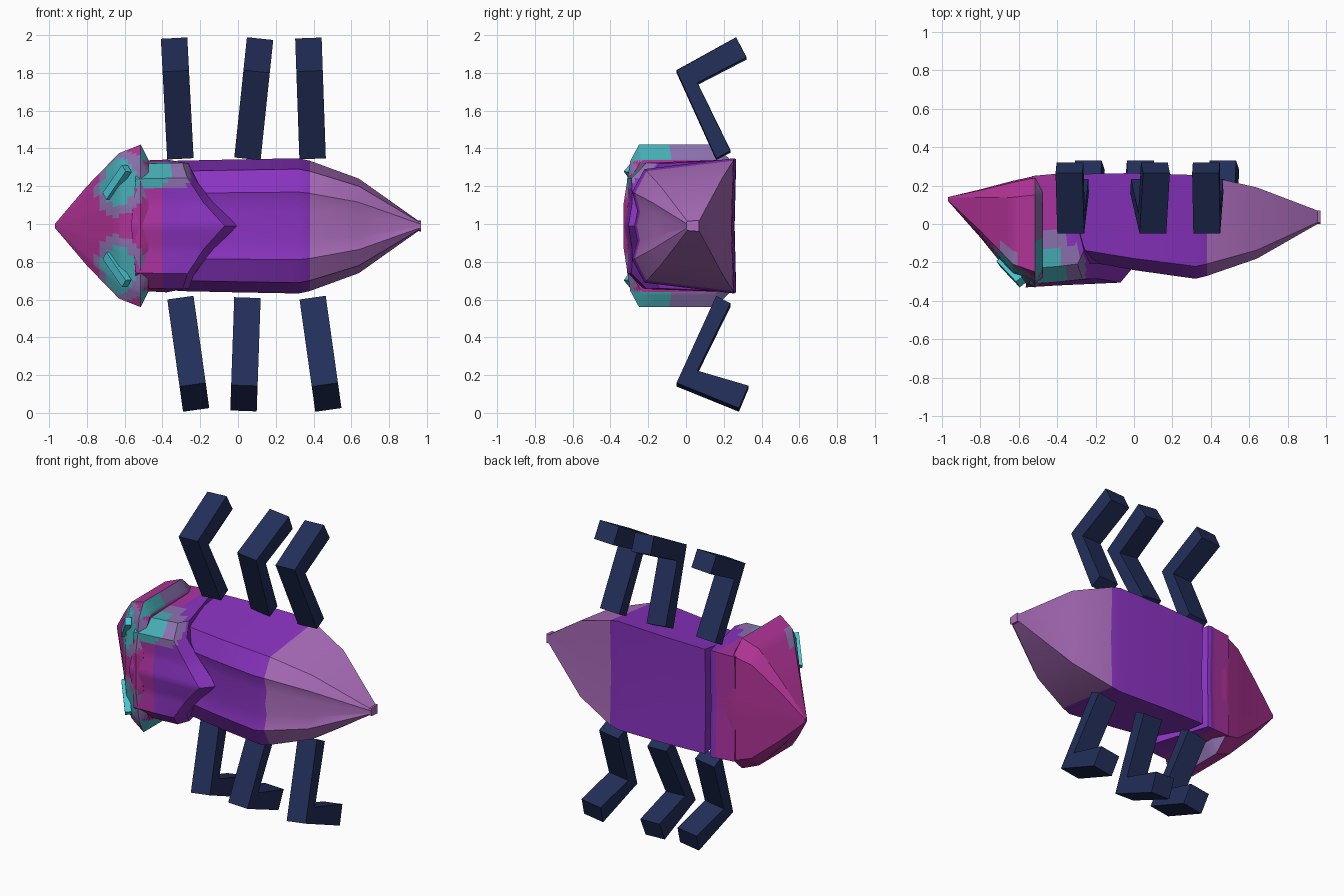
import bpy, bmesh, math
from mathutils import Vector, Matrix
from mathutils.bvhtree import BVHTree

cube = bpy.data.objects.get("Cube")
if cube:
    bpy.data.objects.remove(cube, do_unlink=True)

MID = 0.99  # height of the body's symmetry plane


def material(name, rgb):
    col = tuple((c / 255) ** 2.2 for c in rgb) + (1.0,)
    m = bpy.data.materials.new(name)
    m.use_nodes = True
    m.diffuse_color = col
    bsdf = next(n for n in m.node_tree.nodes if n.type == 'BSDF_PRINCIPLED')
    bsdf.inputs["Base Color"].default_value = col
    bsdf.inputs["Roughness"].default_value = 0.8
    return m


purple = material("purple shell", (136, 54, 190))
lavender = material("lavender tail", (172, 110, 188))
magenta = material("magenta neck", (170, 54, 160))
pink = material("pink head", (175, 54, 148))
teal = material("teal marking", (72, 170, 178))
mauve = material("mauve marking", (138, 112, 172))
cyan = material("cyan eye", (76, 195, 212))
navy = material("navy leg", (39, 50, 90))


def finish(name, bm, mats, rule=None, angle=32):
    """Turn a bmesh into an object, colouring faces by a rule on their centre."""
    bmesh.ops.recalc_face_normals(bm, faces=bm.faces)
    if rule:
        for f in bm.faces:
            f.material_index = rule(f.calc_center_median())
    me = bpy.data.meshes.new(name)
    bm.to_mesh(me)
    bm.free()
    for m in mats:
        me.materials.append(m)
    ob = bpy.data.objects.new(name, me)
    bpy.context.collection.objects.link(ob)
    bpy.ops.object.select_all(action='DESELECT')
    ob.select_set(True)
    bpy.context.view_layer.objects.active = ob
    bpy.ops.object.shade_smooth_by_angle(angle=math.radians(angle))
    return ob


def mirrored(half):
    """Half section from back centre to front centre, closed by its mirror."""
    return half + [(y, -z) for y, z in reversed(half[1:-1])]


def loft(section, stations, tilt=None):
    """Stations: x, front y, back y, half height, strength of the x tilt."""
    bm = bmesh.new()
    rings = []
    for x, y0, y1, h, k in stations:
        ring = []
        for i, (fy, fz) in enumerate(section):
            y = (y0 + y1) / 2 + fy * (y1 - y0) / 2
            ring.append(bm.verts.new((x + k * (tilt[i] if tilt else 0), y, MID + fz * h)))
        rings.append(ring)
    n = len(section)
    for a, b in zip(rings, rings[1:]):
        for i in range(n):
            j = (i + 1) % n
            bm.faces.new((a[i], a[j], b[j], b[i]))
    bm.faces.new(rings[0])
    bm.faces.new(rings[-1])
    return bm


def refine(bm, cuts):
    bmesh.ops.subdivide_edges(bm, edges=bm.edges[:], cuts=cuts, use_grid_fill=True)


# Abdomen with tapering tail
shell = mirrored([(0.96, 0), (1, 1), (-0.76, 0.84), (-1, 0.5), (-0.9, 0.22), (-0.96, 0)])
bm = loft(shell, [
    (-0.32, -0.18, 0.26, 0.345, 0),
    (0.0, -0.24, 0.265, 0.352, 0),
    (0.32, -0.285, 0.255, 0.358, 0),
    (0.38, -0.27, 0.25, 0.345, 0),
    (0.64, -0.18, 0.19, 0.25, 0),
    (0.955, 0.0, 0.07, 0.027, 0),
    (0.97, 0.0, 0.07, 0.03, 0),
])
finish("abdomen", bm, [purple, lavender], lambda c: int(c.x > 0.38))

# Thorax shield, its rear edge drawn out to a point over the abdomen
shield = mirrored([(0.97, 0), (1, 1), (-0.66, 0.95), (-0.94, 0.72), (-0.93, 0.35), (-1, 0)])
half_tilt = [0, 0.0, 0.1, 0.13, 0.23, 0.36]
tilt = half_tilt + half_tilt[-2:0:-1]
bm = loft(shield, [
    (-0.53, -0.33, 0.25, 0.345, -0.1),
    (-0.40, -0.32, 0.262, 0.35, 0.0),
    (-0.38, -0.305, 0.266, 0.352, 0.86),
    (-0.36, -0.22, 0.262, 0.348, 1.0),
], tilt)
refine(bm, 4)
shoulder = Vector((-0.47, -0.27, 1.3))


def thorax_colour(c):
    d = (c - shoulder).length
    if c.z > 1.18 and d < 0.23:
        return 2 if d < 0.13 else 3
    return 1 if c.x < -0.40 else 0


finish("thorax", bm, [purple, magenta, teal, mauve], thorax_colour)

# Head: a pointed wedge flaring to a collar
hood = mirrored([(1, 0), (0.97, 0.8), (0.66, 1), (-0.72, 1), (-0.88, 0.8), (-1, 0.28), (-1, 0)])
bm = loft(hood, [
    (-0.968, 0.12, 0.14, 0.012, 0),
    (-0.80, -0.07, 0.18, 0.21, 0),
    (-0.63, -0.28, 0.225, 0.385, 0),
    (-0.515, -0.33, 0.25, 0.43, 0),
    (-0.475, -0.31, 0.25, 0.35, 0),
])
refine(bm, 4)
bm.normal_update()
bmesh.ops.recalc_face_normals(bm, faces=bm.faces)
tree = BVHTree.FromBMesh(bm)

# Eye seats found on the front of the head
eyes = []
for side in (1, -1):
    hit, normal, _, _ = tree.ray_cast(Vector((-0.64, -2, MID + side * 0.23)), Vector((0, 1, 0)))
    eyes.append((side, hit, normal))


def head_colour(c):
    if c.x > -0.512 and abs(c.z - MID) > 0.34:
        return 1 if c.y < -0.1 else 2
    d = min((c - e[1]).length for e in eyes)
    if c.y < -0.08 and c.x > -0.78:
        if d < 0.125:
            return 1
        if d < 0.18:
            return 2
    return 0


finish("head", bm, [pink, teal, mauve], head_colour)

# Eyes: slim slanted blocks
for side, hit, normal in eyes:
    along = Vector((0.14, -0.12, side * 0.18))
    along = (along - normal * along.dot(normal)).normalized()
    across = normal.cross(along)
    frame = Matrix((along, across, normal)).transposed().to_4x4()
    frame.translation = hit
    bm = bmesh.new()
    bmesh.ops.create_cube(bm, size=1, matrix=frame @ Matrix.Diagonal((0.21, 0.05, 0.04, 1)))
    finish("eye_upper" if side > 0 else "eye_lower", bm, [cyan])


# Legs: bent bars, profile as (y, distance out from the body)
def leg(name, x, z, side, lean, foot):
    profile = [(0.16, 0.0), (-0.05, 0.465), foot[0], foot[1], (0.06, 0.40), (0.235, 0.04)]
    bm = bmesh.new()
    a, b = [[bm.verts.new((w, y, side * d)) for y, d in profile] for w in (-0.07, 0.07)]
    for ring in (a, b):
        bm.faces.new((ring[0], ring[1], ring[4], ring[5]))
        bm.faces.new((ring[1], ring[2], ring[3], ring[4]))
    for i in range(6):
        j = (i + 1) % 6
        bm.faces.new((a[i], a[j], b[j], b[i]))
    turn = Matrix.Translation((x, 0, z)) @ Matrix.Rotation(math.radians(lean), 4, 'Y')
    bmesh.ops.transform(bm, matrix=turn, verts=bm.verts)
    finish(name, bm, [navy], angle=25)


upper_foot = [(0.265, 0.64), (0.32, 0.535)]
lower_foot = [(0.28, 0.60), (0.33, 0.48)]
for pos, x, up, low in (("front", -0.305, -3, -8), ("middle", 0.05, 6, 2), ("rear", 0.395, -2, -8)):
    leg(pos + "_leg_upper", x, 1.345, 1, up, upper_foot)
    leg(pos + "_leg_lower", x, 0.61, -1, low, lower_foot)
